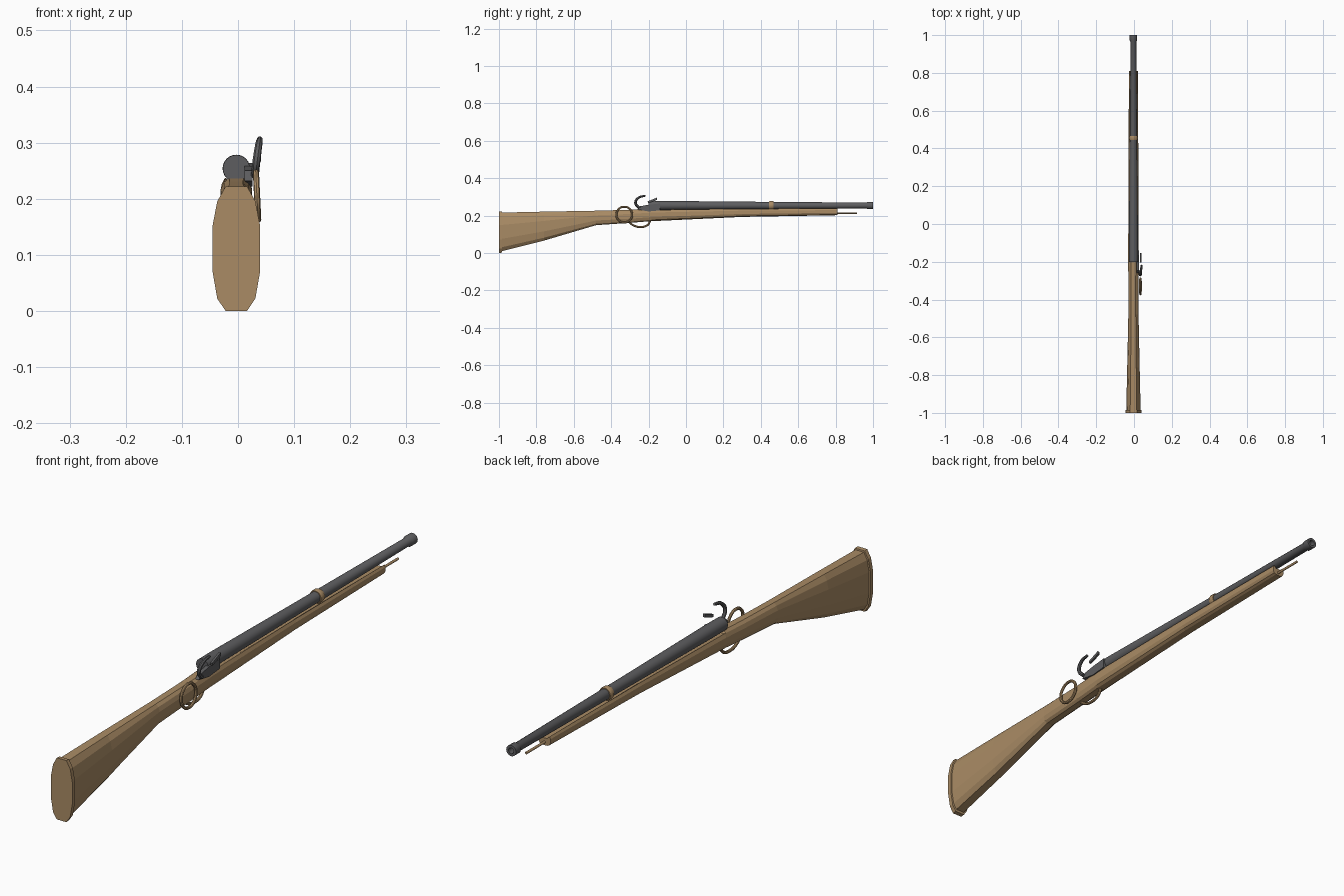
import bpy, bmesh, math
from mathutils import Vector, Matrix

if "Cube" in bpy.data.objects:
    bpy.data.objects.remove(bpy.data.objects["Cube"])

CX = -0.003     # centre plane of the gun
BARREL_Z = 0.254


def material(name, color):
    m = bpy.data.materials.new(name)
    m.diffuse_color = color
    m.use_nodes = True
    m.node_tree.nodes["Principled BSDF"].inputs["Base Color"].default_value = m.diffuse_color
    return m


WOOD = material("wood", (0.40, 0.26, 0.13, 1))
STEEL = material("steel", (0.11, 0.11, 0.115, 1))


def finish(obj, mat, angle=None):
    obj.data.materials.append(mat)
    bpy.ops.object.select_all(action='DESELECT')
    obj.select_set(True)
    bpy.context.view_layer.objects.active = obj
    if obj.type == 'CURVE':
        bpy.ops.object.convert(target='MESH')
        obj = bpy.context.view_layer.objects.active
    if angle:
        bpy.ops.object.shade_smooth_by_angle(angle=math.radians(angle))
    return obj


def loft(name, rings, mat, angle=None, closed=False):
    """Skin a list of equal-length point rings, capping or joining the ends."""
    bm = bmesh.new()
    vs = [[bm.verts.new(p) for p in r] for r in rings]
    n = len(vs[0])
    pairs = list(zip(vs, vs[1:])) + ([(vs[-1], vs[0])] if closed else [])
    for a, b in pairs:
        for i in range(n):
            j = (i + 1) % n
            bm.faces.new((a[i], a[j], b[j], b[i]))
    if not closed:
        bm.faces.new(vs[0])
        bm.faces.new(vs[-1])
    bmesh.ops.recalc_face_normals(bm, faces=bm.faces)
    me = bpy.data.meshes.new(name)
    bm.to_mesh(me)
    bm.free()
    obj = bpy.data.objects.new(name, me)
    bpy.context.collection.objects.link(obj)
    return finish(obj, mat, angle)


def lathe(name, profile, z, mat, sides=24, closed=False):
    """Turn (y, radius) pairs around the axis running along y."""
    rings = [[(CX + r * math.cos(t), y, z + r * math.sin(t))
              for t in (2 * math.pi * i / sides for i in range(sides))]
             for y, r in profile]
    return loft(name, rings, mat, 35, closed)


def tube(name, pts, r, mat, cyclic=False):
    """Round bar through points (x, y, z, radius factor)."""
    cu = bpy.data.curves.new(name, 'CURVE')
    cu.dimensions = '3D'
    cu.bevel_depth = r
    cu.bevel_resolution = 2
    cu.resolution_u = 6
    cu.use_fill_caps = True
    sp = cu.splines.new('BEZIER')
    sp.bezier_points.add(len(pts) - 1)
    for bp, p in zip(sp.bezier_points, pts):
        bp.co = p[:3]
        bp.radius = p[3] if len(p) > 3 else 1
        bp.handle_left_type = bp.handle_right_type = 'AUTO'
    sp.use_cyclic_u = cyclic
    obj = bpy.data.objects.new(name, cu)
    bpy.context.collection.objects.link(obj)
    return finish(obj, mat, 40)


# Stock: faceted twelve-sided section; columns y, bottom, top, half width, groove depth
HALF = [(0.45, 1.0), (0.80, 0.88), (1.0, 0.68), (1.0, 0.32), (0.80, 0.10), (0.45, 0.0)]
STATIONS = [
    (-1.00, 0.000, 0.222, 0.0425, 0),
    (-0.985, 0.002, 0.221, 0.0425, 0),
    (-0.984, 0.010, 0.216, 0.038, 0),
    (-0.76, 0.066, 0.221, 0.033, 0),
    (-0.48, 0.149, 0.226, 0.027, 0),
    (-0.30, 0.161, 0.231, 0.027, 0),
    (-0.19, 0.170, 0.237, 0.028, 0),
    (-0.185, 0.170, 0.238, 0.028, 0.010),
    (0.30, 0.193, 0.242, 0.026, 0.012),
    (0.81, 0.202, 0.242, 0.024, 0.014),
]


def section(y, z0, z1, w, groove):
    right = [(CX + w * u, y, z0 + (z1 - z0) * v - (groove if v == 1 else 0))
             for u, v in HALF]
    return right + [(2 * CX - x, yy, z) for x, yy, z in reversed(right)]


loft("stock", [section(*s) for s in STATIONS], WOOD)

# Barrel with a muzzle ring and an open bore
lathe("barrel", [(-0.20, 0.024), (-0.13, 0.0245), (0.30, 0.0205), (0.965, 0.0155),
                 (0.972, 0.0195), (1.0, 0.0195), (1.0, 0.0105), (0.95, 0.0105)],
      BARREL_Z, STEEL)
lathe("barrel_band", [(0.445, 0.0185), (0.445, 0.0225), (0.450, 0.0240), (0.462, 0.0240),
                      (0.467, 0.0225), (0.467, 0.0185)], BARREL_Z, WOOD, 24, True)
lathe("ramrod", [(0.78, 0.0045), (0.915, 0.0045)], 0.213, WOOD, 12)

# Lock plate on the right side
PLATE = [(-0.26, 0.232), (-0.245, 0.250), (-0.20, 0.258), (-0.14, 0.264),
         (-0.14, 0.228), (-0.20, 0.222)]
loft("lock_plate", [[(x, y, z) for y, z in PLATE] for x in (0.012, 0.026)], STEEL)

# Curved hammer and the striking bar in front of it
tube("hammer", [(0.030, -0.250, 0.240, 1.1), (0.033, -0.270, 0.268, 1.1),
                (0.037, -0.253, 0.296, 1), (0.039, -0.217, 0.306, 0.8)], 0.0065, STEEL)
BAR = [(-0.203, 0.266), (-0.205, 0.276), (-0.156, 0.296), (-0.154, 0.284)]
loft("striker_bar", [[(x, y, z) for y, z in BAR] for x in (0.033, 0.041)], STEEL)

# Side ring and trigger guard
RING = [(0.034 - 0.002 * math.sin(t), -0.33 + 0.042 * math.cos(t), 0.205 + 0.042 * math.sin(t))
        for t in (math.pi * i / 4 for i in range(8))]
tube("side_ring", RING, 0.0055, WOOD, True)
tube("trigger_guard", [(CX, -0.305, 0.168), (CX, -0.285, 0.150), (CX, -0.245, 0.139),
                       (CX, -0.205, 0.150), (CX, -0.190, 0.176)], 0.0055, WOOD)
